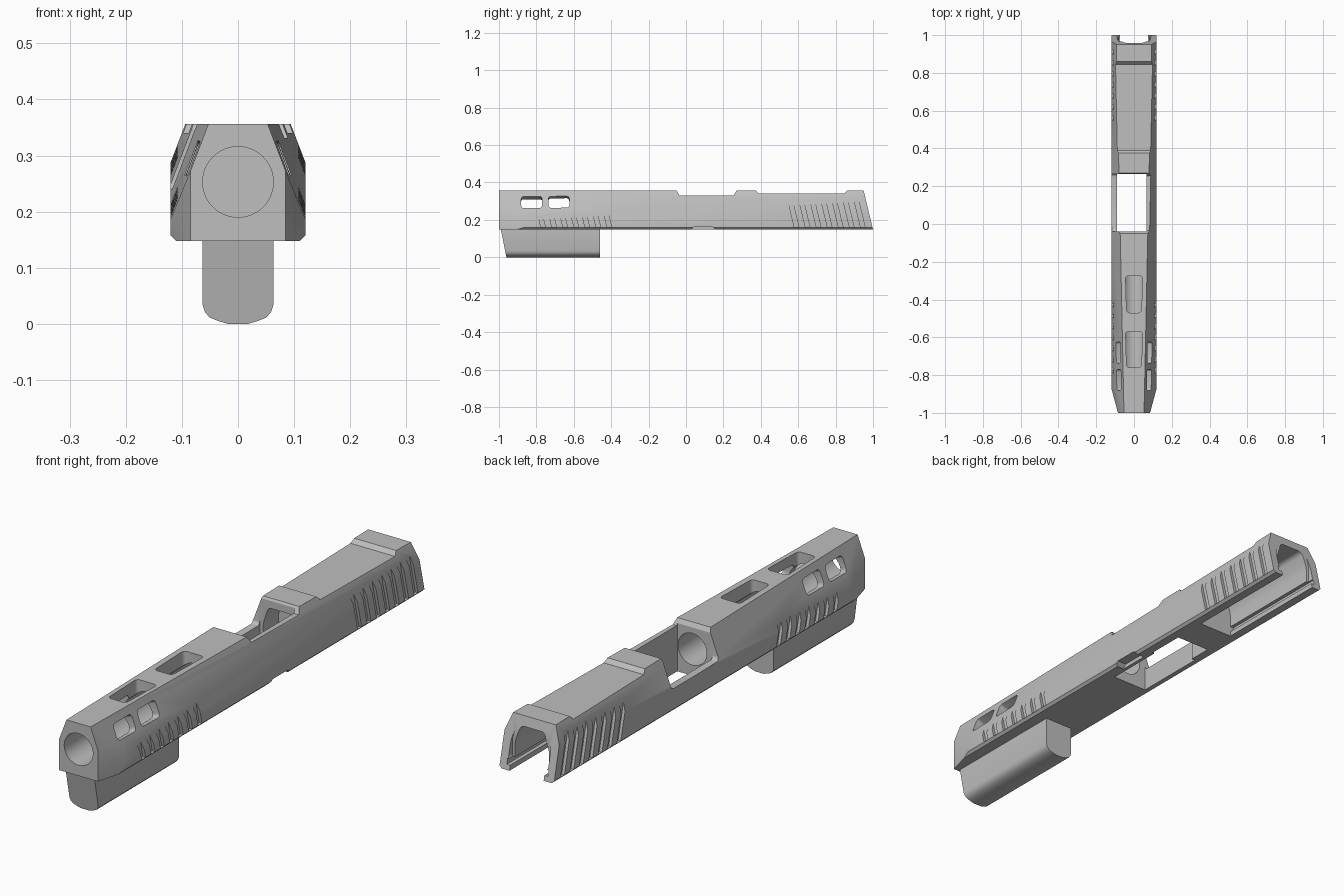
import bpy, bmesh, math
from mathutils import Matrix, Vector

if "Cube" in bpy.data.objects:
    bpy.data.objects.remove(bpy.data.objects["Cube"], do_unlink=True)

grey = bpy.data.materials.new("metal grey")
grey.use_nodes = True
colour = (0.52, 0.52, 0.52, 1)
grey.diffuse_color = colour
grey.node_tree.nodes["Principled BSDF"].inputs["Base Color"].default_value = colour


def prism(name, pts, axis, a, b, round_by=0.0):
    """Extrude a 2D outline along an axis from a to b, optionally rounding its corners."""
    place = {"x": lambda p, t: (t, p[0], p[1]),
             "y": lambda p, t: (p[0], t, p[1]),
             "z": lambda p, t: (p[0], p[1], t)}[axis]
    bm = bmesh.new()
    rings = [[bm.verts.new(place(p, t)) for p in pts] for t in (a, b)]
    n = len(pts)
    for ring in rings:
        bm.faces.new(ring)
    for i in range(n):
        j = (i + 1) % n
        bm.faces.new((rings[0][i], rings[0][j], rings[1][j], rings[1][i]))
    if round_by:
        edges = [bm.edges.get((rings[0][i], rings[1][i])) for i in range(n)]
        bmesh.ops.bevel(bm, geom=edges, offset=round_by, segments=4,
                        profile=0.5, affect="EDGES")
    bmesh.ops.recalc_face_normals(bm, faces=bm.faces)
    mesh = bpy.data.meshes.new(name)
    bm.to_mesh(mesh)
    bm.free()
    mesh.materials.append(grey)
    obj = bpy.data.objects.new(name, mesh)
    bpy.context.collection.objects.link(obj)
    return obj


def rect(u0, u1, v0, v1):
    return [(u0, v0), (u1, v0), (u1, v1), (u0, v1)]


def mirrored(half):
    """Complete a right-hand outline with its mirror image."""
    return half + [(-x, z) for x, z in reversed(half)]


def cut(body, cutter):
    mod = body.modifiers.new("cut", "BOOLEAN")
    mod.operation, mod.solver, mod.object = "DIFFERENCE", "EXACT", cutter
    cutter.hide_render = True
    bpy.context.view_layer.update()
    deps = bpy.context.evaluated_depsgraph_get()
    result = bpy.data.meshes.new_from_object(body.evaluated_get(deps))
    body.modifiers.clear()
    body.data = result
    bpy.data.objects.remove(cutter, do_unlink=True)


BOTTOM, TOP, WIDE = 0.148, 0.356, 0.12

# Slide body: hexagonal section whose upper chamfer narrows towards the front
half = [(0.11, BOTTOM), (WIDE, 0.158), (WIDE, 0.18), (0.053, TOP)]
slide = prism("slide", mirrored(half), "y", -1, 1)
for v in slide.data.vertices:
    if v.co.y > 0:
        if v.co.z > 0.3:
            v.co.x = math.copysign(0.095, v.co.x)
        elif v.co.z > 0.17:
            v.co.z = 0.29

# Slanted rear end and tapered nose
cut(slide, prism("rear_cut", [(1.0, BOTTOM), (0.95, TOP), (0.93, 0.44),
                              (1.2, 0.44), (1.2, 0.1), (1.012, 0.1)], "x", -0.3, 0.3))
for s in (-1, 1):
    nose = [(s * WIDE, -0.87), (s * 0.0823, -1.01), (s * 0.0823, -1.2),
            (s * 0.3, -1.2), (s * 0.3, -0.87)]
    cut(slide, prism("nose_cut", nose, "z", 0, 0.5))

# Top steps
for y0, y1, z in ((-0.05, 0.27, 0.331), (0.375, 0.86, 0.34)):
    step = [(y0, TOP), (y0 + 0.015, z), (y1 - 0.015, z), (y1, TOP), (y1, 0.45), (y0, 0.45)]
    cut(slide, prism("step_cut", step, "x", -0.3, 0.3))

# Ejection port, lower on one side, with a recess behind it
cut(slide, prism("port_well", rect(-0.09, 0.066, -0.04, 0.265), "z", 0, 0.5))
cut(slide, prism("port_side", rect(-0.04, 0.265, 0.24, 0.6), "x", -0.3, 0.0, 0.015))
arch = mirrored([(0.075, 0.1), (0.075, 0.25), (0.052, 0.318)])
cut(slide, prism("port_recess", arch, "y", 0.2, 0.36, 0.012))

# Rear channel with a shallow rim and rail grooves
cut(slide, prism("rear_channel", arch, "y", 0.5, 1.2, 0.015))
rim = mirrored([(0.087, 0.185), (0.087, 0.26), (0.064, 0.332)])
cut(slide, prism("rear_rim", rim, "y", 0.965, 1.2, 0.015))
cut(slide, prism("rail_groove", rect(-0.09, 0.09, 0.168, 0.19), "y", 0.5, 1.2))

# Barrel bore
circle = [(0.063 * math.cos(i * math.tau / 48), 0.253 + 0.063 * math.sin(i * math.tau / 48))
          for i in range(48)]
cut(slide, prism("bore", circle, "y", -1.1, 0.0))

# Top lightening slots
for y0, y1 in ((-0.76, -0.57), (-0.47, -0.275)):
    slot = [(-0.039, y0), (0.039, y0), (0.045, y1), (-0.045, y1)]
    cut(slide, prism("top_slot", slot, "z", 0.27, 0.5, 0.015))

# Side windows, square to the chamfer
tilt = math.atan(0.38)
for s in (-1, 1):
    for y in (-0.825, -0.68):
        window = prism("side_window", rect(-0.056, 0.056, -0.033, 0.033),
                       "x", -0.05, 0.06, 0.014)
        turn = Matrix.Rotation(0 if s > 0 else math.pi, 4, "Z") @ Matrix.Rotation(-tilt, 4, "Y")
        window.data.transform(Matrix.Translation(Vector((s * 0.081, y, 0.295))) @ turn)
        cut(slide, window)

# Slanted grip serrations, front and rear, on both sides
for s in (-1, 1):
    for start in (-0.775, 0.58):
        for i in range(7):
            y = start + i * 0.059
            groove = [(y, 0.158), (y + 0.024, 0.158), (y - 0.034, 0.4), (y - 0.058, 0.4)]
            cut(slide, prism("serration", groove, "x", s * 0.108, s * 0.2))

# Stop notch in the lower edge
cut(slide, prism("stop_notch", [(0.03, 0.1), (0.03, 0.15), (0.045, 0.164), (0.14, 0.164),
                                (0.155, 0.15), (0.155, 0.1)], "x", 0.08, 0.2))

# Guide housing under the nose, rounded below and raked at the front
belly = [(0.063, BOTTOM), (0.063, 0.034), (0.059, 0.021), (0.05, 0.011),
         (0.035, 0.005), (0.018, 0.001)]
housing = prism("guide_housing", mirrored(belly), "y", -0.99, -0.46)
for v in housing.data.vertices:
    if v.co.y < -0.9:
        v.co.y += 0.03 * (BOTTOM - v.co.z) / BOTTOM
    if v.co.z < 0.003:
        v.co.z = 0

# Smooth the curved walls and keep the edges sharp
for obj in (slide, housing):
    bpy.ops.object.select_all(action="DESELECT")
    obj.select_set(True)
    bpy.context.view_layer.objects.active = obj
    bpy.ops.object.shade_smooth_by_angle(angle=math.radians(30))
